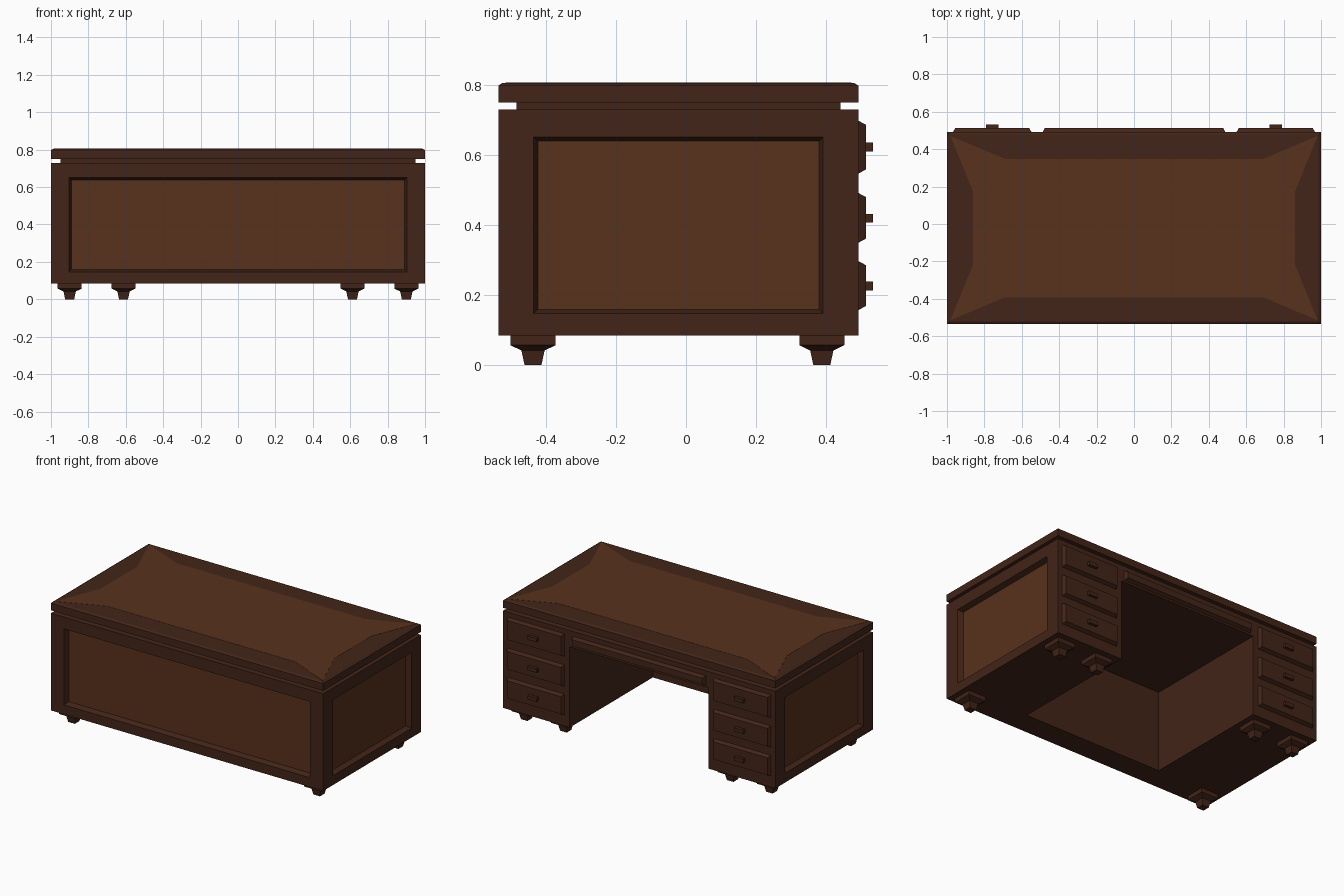
import bpy, bmesh

if "Cube" in bpy.data.objects:
    bpy.data.objects.remove(bpy.data.objects["Cube"])


def material(name, rgb):
    m = bpy.data.materials.new(name)
    m.diffuse_color = (*rgb, 1)
    m.use_nodes = True
    m.node_tree.nodes["Principled BSDF"].inputs["Base Color"].default_value = m.diffuse_color
    return m


DARK = material("dark_wood", (0.055, 0.018, 0.009))
LIGHT = material("light_wood", (0.098, 0.031, 0.012))

# how a ring's (u, v, w) maps to world space when lofted along each axis
AXES = {"z": lambda u, v, w: (u, v, w),
        "y": lambda u, v, w: (u, w, v),
        "x": lambda u, v, w: (w, u, v)}


def finish(name, bm, mat):
    bmesh.ops.recalc_face_normals(bm, faces=bm.faces)
    me = bpy.data.meshes.new(name)
    bm.to_mesh(me)
    bm.free()
    me.materials.append(mat)
    ob = bpy.data.objects.new(name, me)
    bpy.context.collection.objects.link(ob)
    return ob


def loft(name, rect, steps, axis="z", mat=DARK):
    """Rectangle (u0, u1, v0, v1) swept through (inset, w) steps."""
    u0, u1, v0, v1 = rect
    bm = bmesh.new()
    rings = []
    for i, w in steps:
        pts = [(u0 + i, v0 + i), (u1 - i, v0 + i), (u1 - i, v1 - i), (u0 + i, v1 - i)]
        rings.append([bm.verts.new(AXES[axis](u, v, w)) for u, v in pts])
    bm.faces.new(rings[0])
    bm.faces.new(rings[-1])
    for a, b in zip(rings, rings[1:]):
        for k in range(4):
            n = (k + 1) % 4
            bm.faces.new((a[k], a[n], b[n], b[k]))
    return finish(name, bm, mat)


def cut(target, cutter):
    mod = target.modifiers.new("cut", "BOOLEAN")
    mod.operation = "DIFFERENCE"
    mod.solver = "EXACT"
    mod.object = cutter
    bpy.context.view_layer.objects.active = target
    bpy.ops.object.modifier_apply(modifier=mod.name)
    bpy.data.objects.remove(cutter)


F, B = -0.535, 0.491          # front and back planes of the carcass
DEPTH, BEV = 0.035, 0.012     # panel recess depth and sloped edge

# carcass with kneehole open to the back
body = loft("desk_body", (-1, 1, F, B), [(0, 0.085), (0, 0.729)])
cut(body, loft("kneehole", (-0.51, 0.51, -0.38, 0.7), [(0, -0.1), (0, 0.62)]))

# recessed panels on front and both sides
for name, rect, axis, s, plane in (
        ("front_panel", (-0.903, 0.903, 0.147, 0.651), "y", -1, F),
        ("right_panel", (-0.434, 0.391, 0.147, 0.651), "x", 1, 1),
        ("left_panel", (-0.434, 0.391, 0.147, 0.651), "x", -1, -1)):
    floor = plane - s * DEPTH
    cut(body, loft("recess", rect, [(0, plane + s * 0.02), (0, plane), (BEV, floor)], axis))
    loft(name, rect, [(BEV, floor - s * 0.002), (BEV, floor + s * 0.001)], axis, LIGHT)

# neck and chamfered top
loft("top_neck", (-0.95, 0.95, -0.483, 0.44), [(0, 0.725), (0, 0.753)])
loft("desk_top", (-1, 1, F, B), [(0, 0.749), (0, 0.797), (0.013, 0.805)])

# star-cornered inlay on the top
quarter = [(0.86, 0.193), (0.982, 0.493), (0.69, 0.37)]
outline = []
for sx, sy in ((1, 1), (-1, 1), (-1, -1), (1, -1)):
    pts = [(sx * x, sy * y - 0.022) for x, y in quarter]
    outline += pts if sx * sy > 0 else pts[::-1]
bm = bmesh.new()
low = bm.faces.new([bm.verts.new((x, y, 0.804)) for x, y in outline])
ext = bmesh.ops.extrude_face_region(bm, geom=[low], use_keep_orig=True)
for v in ext["geom"]:
    if isinstance(v, bmesh.types.BMVert):
        v.co.z = 0.806
finish("top_inlay", bm, LIGHT)

# drawers with pulls in both pedestals
FRONT = [(0, B - 0.005), (0, B), (0.012, 0.513)]
for side, s in (("left", -1), ("right", 1)):
    xs = sorted((s * 0.548, s * 0.968))
    xc = s * 0.758
    for n, (z0, z1, zh) in enumerate(((0.157, 0.297, 0.226), (0.349, 0.491, 0.419),
                                      (0.546, 0.697, 0.622)), 1):
        loft(f"{side}_drawer_{n}", (*xs, z0, z1), FRONT, "y")
        loft(f"{side}_pull_{n}", (xc - 0.033, xc + 0.033, zh - 0.0125, zh + 0.0125),
             [(0, 0.510), (0, 0.533)], "y")

# centre drawer above the kneehole
loft("centre_drawer", (-0.489, 0.489, 0.632, 0.697), FRONT, "y")

# turned-down feet: front corners, and pairs under the pedestals at the back
for s, side in ((-1, "left"), (1, "right")):
    for x, y, pos in ((0.9, -0.436, "front"), (0.9, 0.387, "back_outer"),
                      (0.612, 0.387, "back_inner")):
        cx, r = s * x, 0.064
        loft(f"{side}_{pos}_foot", (cx - r, cx + r, y - r, y + r),
             [(0, 0.087), (0, 0.057), (0.031, 0.042), (0.04, 0)])
